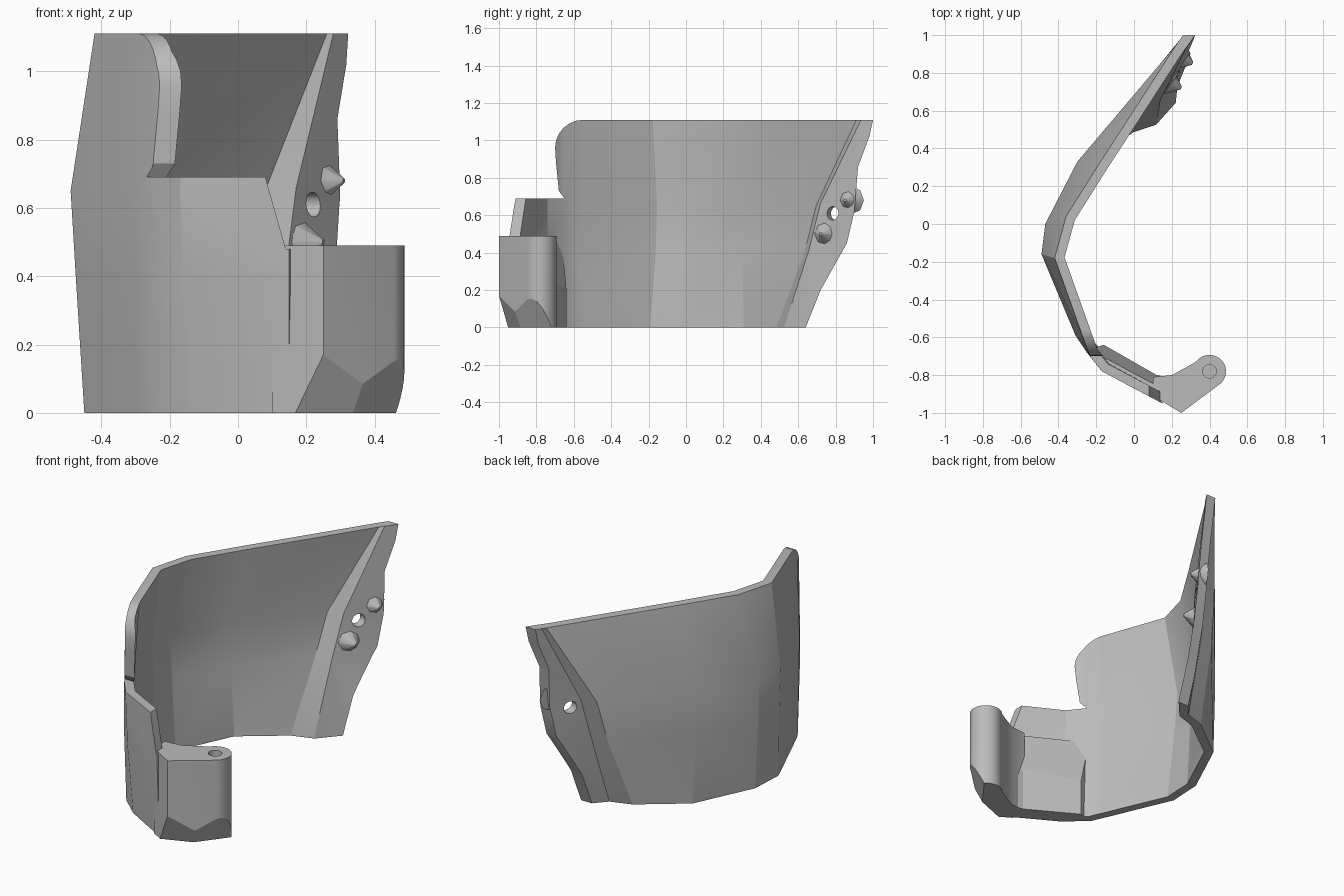
import bpy, bmesh, math
from mathutils import Vector

cube = bpy.data.objects.get("Cube")
if cube:
    bpy.data.objects.remove(cube)

grey = bpy.data.materials.new("plain grey")
grey.use_nodes = True
colour = (0.5, 0.5, 0.5, 1)
grey.diffuse_color = colour
grey.node_tree.nodes["Principled BSDF"].inputs["Base Color"].default_value = colour


def finish(name, bm):
    mesh = bpy.data.meshes.new(name)
    bm.to_mesh(mesh)
    bm.free()
    mesh.materials.append(grey)
    obj = bpy.data.objects.new(name, mesh)
    bpy.context.collection.objects.link(obj)
    return obj


def activate(obj):
    bpy.ops.object.select_all(action='DESELECT')
    obj.select_set(True)
    bpy.context.view_layer.objects.active = obj


def prism(name, points, depth):
    """Extrude a flat outline of 3D points along a vector."""
    bm = bmesh.new()
    face = bm.faces.new([bm.verts.new(p) for p in points])
    new = bmesh.ops.extrude_face_region(bm, geom=[face])["geom"]
    bmesh.ops.translate(bm, vec=Vector(depth),
                        verts=[v for v in new if isinstance(v, bmesh.types.BMVert)])
    bmesh.ops.recalc_face_normals(bm, faces=bm.faces)
    return finish(name, bm)


def cone(name, start, end, r1, r2, sides):
    start, end = Vector(start), Vector(end)
    axis = end - start
    bm = bmesh.new()
    bmesh.ops.create_cone(bm, cap_ends=True, segments=sides, radius1=r1, radius2=r2,
                          depth=axis.length)
    obj = finish(name, bm)
    obj.rotation_euler = axis.to_track_quat('Z', 'Y').to_euler()
    obj.location = (start + end) / 2
    return obj


def boolean(obj, cutter, operation):
    cutter.hide_render = True
    bpy.context.view_layer.update()
    mod = obj.modifiers.new("cut", 'BOOLEAN')
    mod.operation, mod.object, mod.solver = operation, cutter, 'EXACT'
    activate(obj)
    bpy.ops.object.modifier_apply(modifier=mod.name)
    bpy.data.objects.remove(cutter)


def slice_off(obj, point, normal):
    """Remove what lies beyond a plane and close the cut."""
    bm = bmesh.new()
    bm.from_mesh(obj.data)
    cut = bmesh.ops.bisect_plane(bm, geom=bm.verts[:] + bm.edges[:] + bm.faces[:],
                                 plane_co=point, plane_no=normal, clear_outer=True)
    edges = [e for e in cut["geom_cut"] if isinstance(e, bmesh.types.BMEdge)]
    bmesh.ops.holes_fill(bm, edges=edges)
    bmesh.ops.recalc_face_normals(bm, faces=bm.faces)
    bm.to_mesh(obj.data)
    bm.free()


def smooth(obj, degrees):
    activate(obj)
    bpy.ops.object.shade_smooth_by_angle(angle=math.radians(degrees))


# Outer outline of the curved wall at rising heights, front end to rear end
levels = {
    0: [(.15, -.93), (-.13, -.77), (-.25, -.66), (-.29, -.57), (-.45, -.2),
        (-.44, 0), (-.28, .34), (-.03, .53), (.09, .57), (.17, .66)],
    .4: [(.15, -.95), (-.16, -.78), (-.25, -.68), (-.3, -.6), (-.475, -.17),
         (-.46, 0), (-.3, .33), (.02, .68), (.11, .7), (.23, .86)],
    .65: [(.15, -.95), (-.17, -.78), (-.25, -.68), (-.31, -.59), (-.49, -.16),
          (-.47, 0), (-.3, .33), (.05, .74), (.14, .76), (.25, .92)],
    1.11: [(.15, -.95), (-.15, -.79), (-.235, -.69), (-.27, -.6), (-.42, -.18),
           (-.36, .04), (-.19, .31), (.225, .95), (.24, .972), (.26, 1)],
}
rows = list(levels.items())
rows = [(-.1, rows[0][1])] + rows + [(1.2, rows[-1][1])]

bm = bmesh.new()
grid = []
for z, row in rows:
    ends = [Vector(p) for p in row]
    ends[-1] = ends[-1] + (ends[-1] - ends[-2]).normalized() * .07
    grid.append([bm.verts.new((p.x, p.y, z)) for p in ends])
for low, high in zip(grid, grid[1:]):
    for i in range(len(low) - 1):
        bm.faces.new((low[i], low[i + 1], high[i + 1], high[i]))
shell = finish("curved_wall", bm)
solid = shell.modifiers.new("thickness", 'SOLIDIFY')
solid.thickness, solid.offset, solid.use_even_offset = .05, 1, True
activate(shell)
bpy.ops.object.modifier_apply(modifier=solid.name)

# Side silhouette with the front step, rounded tab and raked rear edge
outline = [(-1, 0), (-1, .49), (-.955, .49), (-.91, .69), (-.65, .69), (-.68, .73), (-.695, .88)]
outline += [(-.55 - .15 * math.cos(a), .96 + .15 * math.sin(a))
            for a in [math.radians(d) for d in range(0, 91, 15)]]
outline += [(1, 1.11), (.98, 1.02), (.92, .86), (.9, .62), (.86, .45), (.72, .2), (.64, 0)]
boolean(shell, prism("trim", [(-1, y, z) for y, z in outline], (2, 0, 0)), 'INTERSECT')

# Slanted front end of the wall above the hinge arm
end_cut = prism("end_cut", [(.08, -1.1, .69), (.14, -1.1, .48), (.4, -1.1, .48), (.4, -1.1, .8),
                            (.04, -1.1, .8)], (0, .5, 0))
boolean(shell, end_cut, 'DIFFERENCE')

# Fixing hole in the rear flange
out = Vector((.91, -.41, 0))
centre = Vector((.23, .78, .61))
boolean(shell, cone("hole", centre - out * .2, centre + out * .2, .036, .036, 32), 'DIFFERENCE')
smooth(shell, 18)

# Small pointed studs on the rear flange
for name, tip in (("upper_stud", Vector((.31, .85, .68))), ("lower_stud", Vector((.25, .72, .5)))):
    smooth(cone(name, tip - out * .08, tip, .075, .008, 8), 50)

# Front arm ending in the hinge barrel
hinge = Vector((.4, -.78))
arc = [(hinge.x + .087 * math.cos(a), hinge.y + .087 * math.sin(a))
       for a in [math.radians(d) for d in range(-50, 141, 10)]]
plan = [(.1, -.91), (.25, -1)] + arc + [(.31, -.74), (.2, -.8), (.1, -.81)]
arm = prism("hinge_arm", [(x, y, 0) for x, y in plan], (0, 0, .49))

# Sloping cuts under the arm, and a blind pin hole from above
slice_off(arm, (.485, -.8, .14), (.294, -.224, -.175))
slice_off(arm, (.25, -1, .17), (.108, -.276, -.132))
boolean(arm, cone("pin_hole", (hinge.x, hinge.y, .2), (hinge.x, hinge.y, .6), .036, .036, 32),
        'DIFFERENCE')
smooth(arm, 25)

# Thicker foot inside the front wall, sloping up to the wall
web = prism("inner_foot", [(x, y, 0) for x, y in ((-.12, -.75), (.14, -.9), (.18, -.81), (.12, -.8),
                                                  (-.16, -.64), (-.22, -.66))], (0, 0, .49))
slice_off(web, (-.1, -.67, .2), (.46, .86, .2))
